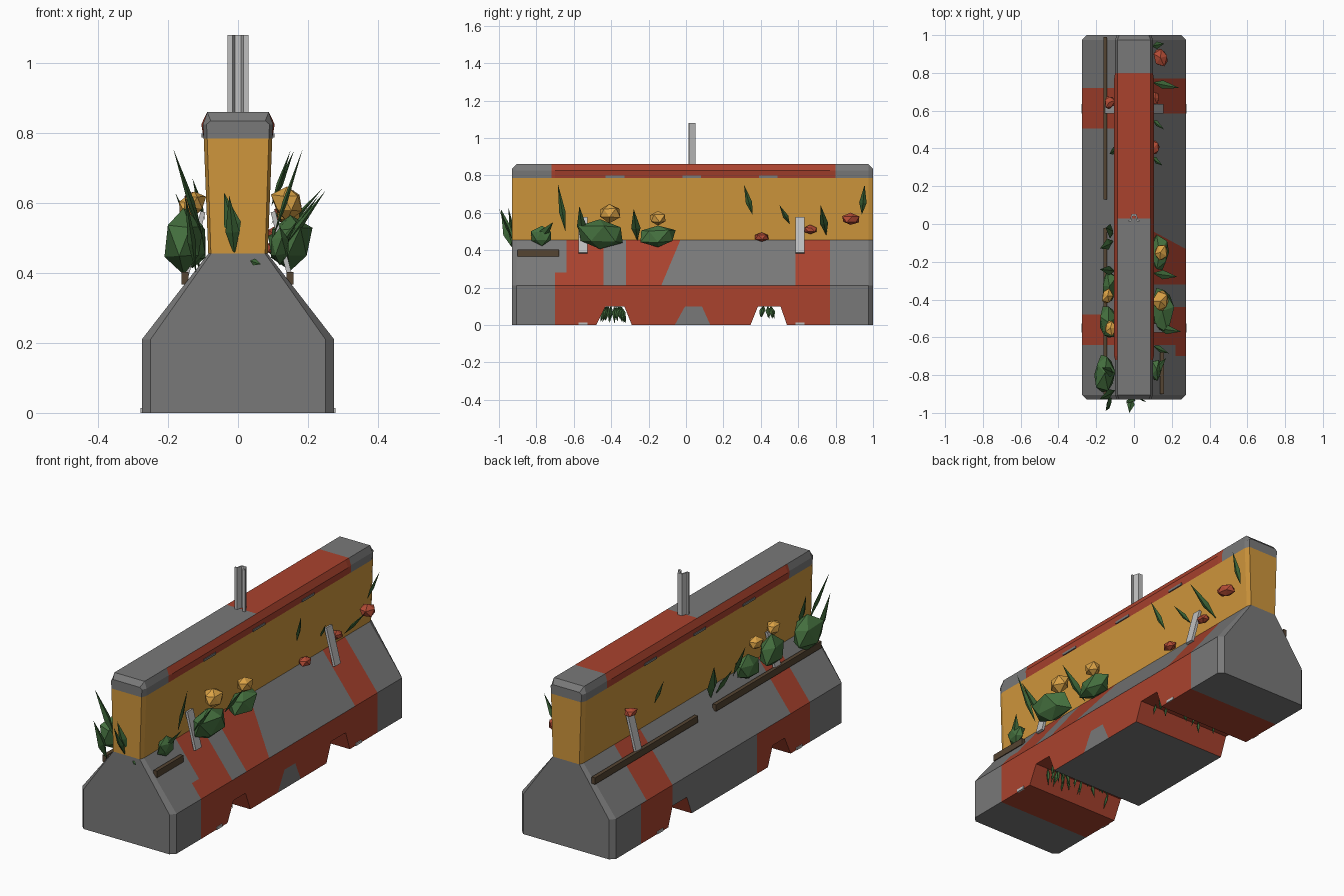
import bpy, bmesh, math, random
from mathutils import Vector, Matrix

if "Cube" in bpy.data.objects:
    bpy.data.objects.remove(bpy.data.objects["Cube"])
random.seed(4)

def mat(name, c):
    m = bpy.data.materials.new(name)
    m.diffuse_color = (*c, 1)
    m.use_nodes = True
    m.node_tree.nodes["Principled BSDF"].inputs["Base Color"].default_value = m.diffuse_color
    return m
CONCRETE = mat("concrete_grey", (0.19, 0.19, 0.19))
RED = mat("brick_red", (0.40, 0.055, 0.027))
YELLOW = mat("ochre_yellow", (0.62, 0.305, 0.045))
STEEL = mat("light_steel", (0.52, 0.52, 0.52))
LEAF = mat("leaf_green", (0.06, 0.165, 0.05))
GRASS = mat("grass_green", (0.045, 0.13, 0.038))
BROWN = mat("root_brown", (0.09, 0.058, 0.032))
BLOOM = mat("red_bloom", (0.44, 0.07, 0.035))
GOLD = mat("gold_bloom", (0.70, 0.36, 0.06))

def finish(bm, name, *mats):
    bmesh.ops.recalc_face_normals(bm, faces=bm.faces)
    me = bpy.data.meshes.new(name)
    bm.to_mesh(me)
    bm.free()
    for m in mats:
        me.materials.append(m)
    ob = bpy.data.objects.new(name, me)
    bpy.context.collection.objects.link(ob)
    return ob

# ---- Barrier body: cross sections lofted along y, with two drain notches ----
def notch(y):
    for a, b, c, d in ((-0.48, -0.43, -0.33, -0.29), (0.345, 0.385, 0.505, 0.54)):
        if a < y < d:
            return 0.1 * min(1, (y - a) / (b - a), (d - y) / (d - c))
    return 0.0

def section(y):
    end = y in (-0.93, 1.0)
    e = 0.025 if end else 0
    w = 0.005 if -0.72 < y < 0.8 else 0
    return [(0.275 - e, notch(y)), (0.275 - e, 0.21), (0.085 - e * 0.3, 0.455), (0.098 - e * 0.4, 0.785),
            (0.1 + w - e * 0.4, 0.825), (0.088 - e * 0.4, 0.86 - e)]

stations = [-0.93, -0.905, -0.72, -0.7, -0.64, -0.48, -0.44, -0.43, -0.33, -0.32, -0.29, -0.2, 0.03,
            0.345, 0.385, 0.505, 0.54, 0.585, 0.72, 0.77, 0.8, 0.975, 1.0]
bm = bmesh.new()
rings = []
for y in stations:
    half = section(y)
    pts = half + [(-x, z) for x, z in reversed(half)]
    rings.append([bm.verts.new((x, y, z)) for x, z in pts])
for r, s in zip(rings, rings[1:]):
    for i in range(12):
        j = (i + 1) % 12
        bm.faces.new((r[i], r[j], s[j], s[i]))
for r in (rings[0], rings[-1]):
    for i in range(5):
        bm.faces.new((r[i], r[i + 1], r[10 - i], r[11 - i]))

# Paint edges are cut in where they do not follow a section
def cut(co, no, test):
    faces = [f for f in bm.faces if test(f.calc_center_median())]
    geom = faces + list({e for f in faces for e in f.edges}) + list({v for f in faces for v in f.verts})
    bmesh.ops.bisect_plane(bm, geom=geom, plane_co=co, plane_no=no)
slope_line = lambda y, z: (y + 0.03) - (z - 0.455) * 0.42
cut((0, -0.03, 0.455), (0, 1, -0.42), lambda c: c.x > 0.05 and 0.21 < c.z < 0.45 and -0.25 < c.y < 0.03)
cut((0, 0, 0.28), (0, 0, 1), lambda c: c.x > 0.05 and 0.21 < c.z < 0.45 and -0.7 < c.y < -0.64)
mid = lambda c: c.x > 0.2 and c.z < 0.2 and -0.2 < c.y < 0.345
cut((0, 0, 0.1), (0, 0, 1), mid)
cut((0, -0.06, 0), (0, 1, -0.55), lambda c: mid(c) and c.z < 0.1)
cut((0, 0.13, 0), (0, 1, 0.45), lambda c: mid(c) and c.z < 0.1)

def paint(c, n):
    x, y, z = c
    if abs(n.y) > 0.95:
        return 2 if 0.455 < z < 0.785 else 0
    if z > 0.785:
        return int(-0.72 < y < 0.8 and not (z > 0.85 and y < 0.03))
    if z > 0.455:
        return 2
    if z > 0.21:
        if x > 0:
            return int(-0.64 < y < -0.44 or (-0.7 < y < -0.64 and z < 0.28)
                       or (y > -0.32 and slope_line(y, z) < 0) or 0.585 < y < 0.77)
        return int(-0.64 < y < -0.48 or 0.505 < y < 0.72)
    if abs(n.x) < 0.5:  # underside and notch ceilings
        return int(z > 0.01 or -0.7 < y < -0.48 or 0.54 < y < 0.77)
    if x > 0:
        patch = z < 0.1 and y > -0.06 + 0.55 * z and y < 0.13 - 0.45 * z and -0.2 < y < 0.3
        return int(-0.7 < y < 0.77 and not patch)
    return int(-0.64 < y < -0.2 or 0.505 < y < 0.77)
bmesh.ops.recalc_face_normals(bm, faces=bm.faces)
for f in bm.faces:
    f.material_index = paint(f.calc_center_median(), f.normal)
finish(bm, "barrier_body", CONCRETE, RED, YELLOW)

# ---- Boxes between two points: roots, straps, chips ----
def bar(name, a, b, w, d, m):
    """Box from a to b; w is its size across, d its thickness."""
    a, b = Vector(a), Vector(b)
    t = (b - a).normalized()
    u = Vector((0, 1, 0)) if abs(t.y) < 0.9 else Vector((0, 0, 1))
    v = t.cross(u).normalized()
    rot = Matrix((u, v, t)).transposed().to_4x4()
    bm = bmesh.new()
    bmesh.ops.create_cube(bm, size=1, matrix=Matrix.Translation((a + b) / 2) @ rot
                          @ Matrix.Diagonal((w, d, (b - a).length, 1)))
    return finish(bm, name, m)

bar("root_long", (-0.152, 0.13, 0.385), (-0.152, 0.99, 0.385), 0.035, 0.02, BROWN)
bar("root_rear", (-0.152, -0.9, 0.385), (-0.152, -0.02, 0.385), 0.035, 0.02, BROWN)
bar("root_short", (0.148, -0.9, 0.385), (0.148, -0.68, 0.385), 0.035, 0.02, BROWN)
for s in (1, -1):
    for y in (0.61, -0.55):
        bar("strap", (s * 0.15, y, 0.385), (s * 0.1, y, 0.575), 0.048, 0.014, STEEL)
        bar("strap_foot", (s * 0.274, y, 0), (s * 0.274, y, 0.014), 0.048, 0.01, STEEL)
    for y in (-0.38, 0.03, 0.44):
        bar("paint_chip", (s * 0.1, y - 0.05, 0.793), (s * 0.1, y + 0.05, 0.793), 0.012, 0.008, CONCRETE)

# ---- Sign post: folded channel ----
outline = [(-0.03, 0.014), (-0.016, 0.014), (-0.008, 0.042), (0.008, 0.042), (0.016, 0.014), (0.03, 0.014),
           (0.03, 0.022), (0.021, 0.022), (0.013, 0.052), (-0.013, 0.052), (-0.021, 0.022), (-0.03, 0.022)]
bm = bmesh.new()
f = bm.faces.new([bm.verts.new((x, y, 0.85)) for x, y in outline])
ext = bmesh.ops.extrude_face_region(bm, geom=[f])
bmesh.ops.translate(bm, vec=(0, 0, 0.23), verts=[g for g in ext["geom"] if isinstance(g, bmesh.types.BMVert)])
if not any(len(g.verts) == 12 and g.calc_center_median().z < 0.9 for g in bm.faces):
    bm.faces.new([v for v in bm.verts if v.co.z < 0.9])
finish(bm, "sign_post", STEEL)

# ---- Faceted clumps: bushes and blooms ----
def clump(name, loc, size, m, jit=0.16):
    bm = bmesh.new()
    bmesh.ops.create_icosphere(bm, subdivisions=1, radius=1)
    bmesh.ops.rotate(bm, verts=bm.verts, matrix=Matrix.Rotation(random.uniform(0, 6), 3, "Z"))
    for v in bm.verts:
        v.co *= 1 + random.uniform(-jit, jit)
        v.co = Vector(a * b / 2 + c for a, b, c in zip(v.co, size, loc))
    finish(bm, name, m)

for y, x, z, sx, sy, sz in ((-0.46, 0.15, 0.485, 0.13, 0.27, 0.18), (-0.15, 0.135, 0.475, 0.1, 0.2, 0.13),
                            (-0.77, 0.12, 0.475, 0.06, 0.12, 0.1), (-0.79, -0.155, 0.49, 0.12, 0.24, 0.19),
                            (-0.52, -0.135, 0.49, 0.1, 0.2, 0.16), (-0.33, -0.13, 0.47, 0.09, 0.17, 0.13)):
    clump("bush", (x, y, z), (sx, sy, sz), LEAF)
for x, y, z, s in ((0.14, -0.41, 0.6, 0.12), (0.14, -0.15, 0.57, 0.1), (-0.14, -0.38, 0.585, 0.09), (-0.125, -0.55, 0.6, 0.09)):
    clump("gold_flower", (x, y, z), (s * 0.75, s, s * 0.8), GOLD)
for x, y, z, s in ((0.14, 0.88, 0.565, 0.1), (0.105, 0.405, 0.47, 0.075), (0.11, 0.665, 0.51, 0.07), (-0.13, 0.645, 0.61, 0.075)):
    clump("red_flower", (x, y, z), (s * 0.8, s, s * 0.65), BLOOM)

# ---- Blades: flat spindles from base to tip ----
def blade(name, base, tip, w, m, across=(0, 1, 0)):
    a, b = Vector(base), Vector(tip)
    t = (b - a).normalized()
    u = (Vector(across) - t * t.dot(Vector(across))).normalized()
    v = t.cross(u)
    c = a.lerp(b, 0.4)
    bm = bmesh.new()
    p, q = bm.verts.new(a), bm.verts.new(b)
    ring = [bm.verts.new(c + o) for o in (u * w / 2, v * w * 0.2, -u * w / 2, -v * w * 0.2)]
    for i in range(4):
        bm.faces.new((ring[i], ring[i - 1], p))
        bm.faces.new((ring[i - 1], ring[i], q))
    finish(bm, name, m)

for base, tip, w in (((0.1, -0.645, 0.5), (0.185, -0.685, 0.755), 0.035), ((0.12, -0.55, 0.46), (0.25, -0.57, 0.635), 0.05),
                     ((0.095, 0.355, 0.59), (0.15, 0.31, 0.75), 0.035), ((0.095, 0.555, 0.54), (0.16, 0.5, 0.64), 0.03),
                     ((0.095, 0.75, 0.48), (0.24, 0.72, 0.64), 0.045), ((0.095, 0.94, 0.59), (0.16, 0.955, 0.75), 0.04),
                     ((0.1, -0.26, 0.45), (0.23, -0.28, 0.62), 0.05), ((0.1, -0.8, 0.44), (0.17, -0.71, 0.55), 0.06),
                     ((-0.1, -0.88, 0.5), (-0.185, -0.93, 0.755), 0.05), ((-0.1, -0.8, 0.5), (-0.17, -0.76, 0.7), 0.05),
                     ((-0.11, -0.05, 0.41), (-0.15, -0.02, 0.6), 0.08), ((-0.11, -0.09, 0.42), (-0.18, -0.13, 0.55), 0.06),
                     ((-0.095, 0.4, 0.55), (-0.13, 0.37, 0.67), 0.04), ((-0.1, -0.25, 0.45), (-0.18, -0.24, 0.63), 0.05),
                     ((-0.12, -0.92, 0.4), (-0.15, -0.99, 0.62), 0.06)):
    blade("leaf_blade", base, tip, w, GRASS)
blade("end_leaf", (0, -0.925, 0.48), (-0.04, -0.95, 0.63), 0.05, GRASS, (1, 0, 0))
blade("end_leaf_outer", (-0.01, -0.925, 0.45), (-0.025, -1.0, 0.62), 0.04, GRASS, (1, 0, 0))
blade("end_sprig", (0.035, -0.93, 0.435), (0.065, -0.94, 0.425), 0.02, GRASS, (0, 0, 1))

# ---- Grass hanging in the drain notches ----
for cy, n, spread, length in ((-0.385, 26, 0.075, 0.095), (0.43, 9, 0.05, 0.07)):
    for i in range(n):
        x, y = random.uniform(-0.2, 0.22), cy + random.uniform(-spread, spread)
        blade("notch_grass", (x, cy + (y - cy) * 0.6, 0.1), (x + random.uniform(-0.03, 0.03), y, 0.1 - length * random.uniform(0.7, 1)),
              0.024, GRASS)
